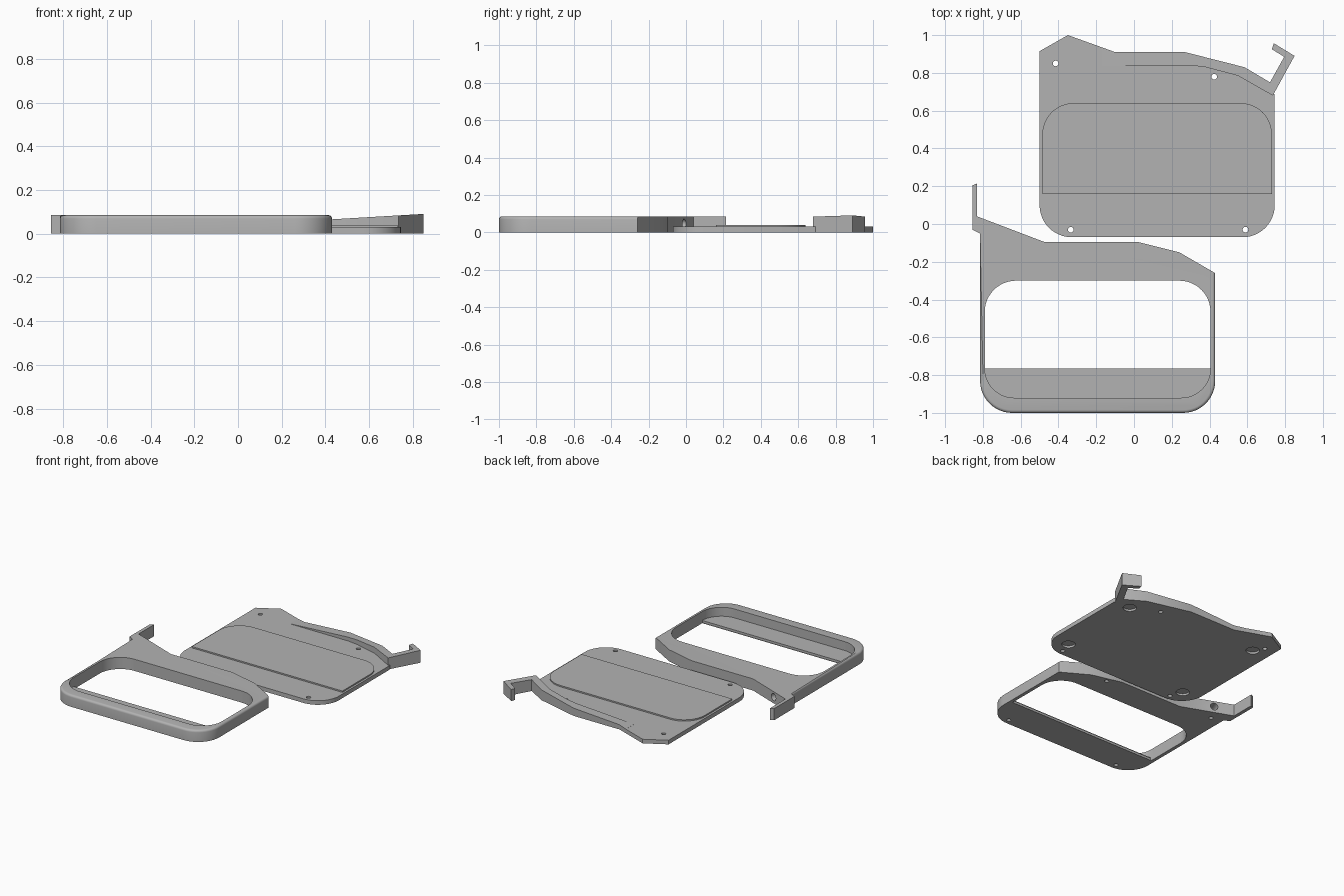
import bpy, bmesh, math
from mathutils import Vector

cube = bpy.data.objects.get("Cube")
if cube:
    bpy.data.objects.remove(cube)

grey = bpy.data.materials.new("plain grey")
grey.use_nodes = True
COLOUR = (0.45, 0.45, 0.45, 1)
grey.diffuse_color = COLOUR
grey.node_tree.nodes["Principled BSDF"].inputs["Base Color"].default_value = COLOUR


def outline(points, steps=12):
    """Polygon with optional fillet radius as a third value per corner."""
    result = []
    for i, p in enumerate(points):
        c = Vector(p[:2])
        if len(p) < 3:
            result.append(c)
            continue
        a = (Vector(points[i - 1][:2]) - c).normalized()
        b = (Vector(points[(i + 1) % len(points)][:2]) - c).normalized()
        half = a.angle(b) / 2
        centre = c + (a + b).normalized() * p[2] / math.sin(half)
        start = c + a * p[2] / math.tan(half) - centre
        end = c + b * p[2] / math.tan(half) - centre
        sweep = end.angle_signed(start)
        for k in range(steps + 1):
            t = sweep * k / steps
            result.append(centre + Vector((start.x * math.cos(t) - start.y * math.sin(t),
                                           start.x * math.sin(t) + start.y * math.cos(t))))
    return result


def prism(name, points, z0, top, round_edge=None):
    """Extrude an outline from z0 to a height or a height function."""
    height = top if callable(top) else lambda x: top
    pts = outline(points)
    bm = bmesh.new()
    low = [bm.verts.new((p.x, p.y, z0)) for p in pts]
    high = [bm.verts.new((p.x, p.y, height(p.x))) for p in pts]
    bm.faces.new(low[::-1])
    bm.faces.new(high)
    for i in range(len(pts)):
        j = (i + 1) % len(pts)
        bm.faces.new((low[i], low[j], high[j], high[i]))
    bmesh.ops.recalc_face_normals(bm, faces=bm.faces)
    if round_edge:
        edges = [e for e in bm.edges if all(v in high and round_edge(v.co) for v in e.verts)]
        bmesh.ops.bevel(bm, geom=edges, offset=0.016, segments=4, profile=0.5, affect='EDGES')
    mesh = bpy.data.meshes.new(name)
    bm.to_mesh(mesh)
    bm.free()
    obj = bpy.data.objects.new(name, mesh)
    bpy.context.collection.objects.link(obj)
    mesh.materials.append(grey)
    return obj


def cylinder(centre, radius, depth, rotation=(0, 0, 0)):
    bpy.ops.mesh.primitive_cylinder_add(vertices=24, radius=radius, depth=depth,
                                        location=centre, rotation=rotation)
    return bpy.context.object


def cut(obj, cutters):
    """Subtract the cutters, bake the result and remove them."""
    for c in cutters:
        mod = obj.modifiers.new("cut", 'BOOLEAN')
        mod.operation = 'DIFFERENCE'
        mod.solver = 'EXACT'
        mod.object = c
    bpy.context.view_layer.update()
    graph = bpy.context.evaluated_depsgraph_get()
    mesh = bpy.data.meshes.new_from_object(obj.evaluated_get(graph))
    obj.modifiers.clear()
    obj.data = mesh
    mesh.materials.clear()
    mesh.materials.append(grey)
    for p in mesh.polygons:
        p.material_index = 0
    for c in cutters:
        bpy.data.objects.remove(c)


PLATE, TALL = 0.03, 0.085
SCREWS = [(-0.415, 0.85), (0.425, 0.78), (-0.335, -0.03), (0.59, -0.03)]
RECESSES = [(-0.37, 0.06), (0.615, 0.06), (-0.37, 0.78), (0.615, 0.69)]


def ramp(x):
    return PLATE + 0.0005 + 0.059 * (x + 0.17)


# Back plate with screw holes and round recesses underneath
plate = prism("back_plate", [(-0.5, -0.07, 0.17), (0.745, -0.07, 0.17), (0.745, 0.68),
                             (0.72, 0.75), (0.585, 0.83), (0.27, 0.91), (-0.1, 0.91),
                             (-0.35, 1.0), (-0.5, 0.915)], 0, PLATE)
cut(plate, [cylinder((x, y, 0), 0.015, 0.2) for x, y in SCREWS]
    + [cylinder((x, y, 0), 0.045, 0.03) for x, y in RECESSES])

# Raised panel on the plate
panel = prism("raised_panel", [(-0.485, 0.16), (0.73, 0.16), (0.73, 0.64, 0.165),
                               (-0.485, 0.64, 0.165)], PLATE, 0.04)

# Ramped rim along the back edge, ending in a hook
rim = prism("ramped_rim", [(-0.17, 0.84), (0.3, 0.84), (0.38, 0.83), (0.55, 0.785),
                           (0.735, 0.68), (0.72, 0.75), (0.585, 0.83), (0.27, 0.91),
                           (-0.1, 0.91), (-0.17, 0.935)], PLATE, ramp)
plate_hook = prism("plate_hook", [(0.735, 0.68), (0.85, 0.89), (0.74, 0.957), (0.73, 0.925),
                                  (0.795, 0.885), (0.72, 0.75)], 0, ramp)

# Front frame with its hook and rounded outer top edge
frame = prism("front_frame", [(-0.815, -1.0, 0.17), (0.43, -1.0, 0.17), (0.43, -0.26),
                              (0.24, -0.15), (0.02, -0.095), (-0.475, -0.095),
                              (-0.83, 0.04), (-0.83, 0.215), (-0.855, 0.205),
                              (-0.855, -0.03), (-0.815, -0.05)], 0, TALL,
              lambda co: co.y < -0.04 and (co.x > 0.42 or co.x < -0.81 or co.y < -0.8))

# Window opening, blind screw holes below and a round socket in the back slope
window = [(-0.79, -0.92, 0.155), (0.405, -0.92, 0.155),
          (0.405, -0.30, 0.165), (-0.79, -0.30, 0.165)]
slope = math.atan2(0.135, -0.355)
cut(frame, [prism("window_cutter", window, -0.1, 0.2),
            cylinder((-0.70, -0.01, 0.045), 0.026, 0.16, (math.pi / 2, 0, slope + math.pi))]
    + [cylinder((x - 0.315, y - 0.93, 0), 0.014, 0.08) for x, y in SCREWS])

# Low shelf across the front of the window
shelf = prism("window_shelf", window[:2] + [(0.405, -0.77), (-0.79, -0.77)], 0, 0.02)

# Smooth the rounded walls, keep edges sharp
bpy.ops.object.select_all(action='DESELECT')
for obj in (plate, panel, rim, plate_hook, frame, shelf):
    obj.select_set(True)
bpy.context.view_layer.objects.active = frame
bpy.ops.object.shade_smooth_by_angle(angle=math.radians(25))
